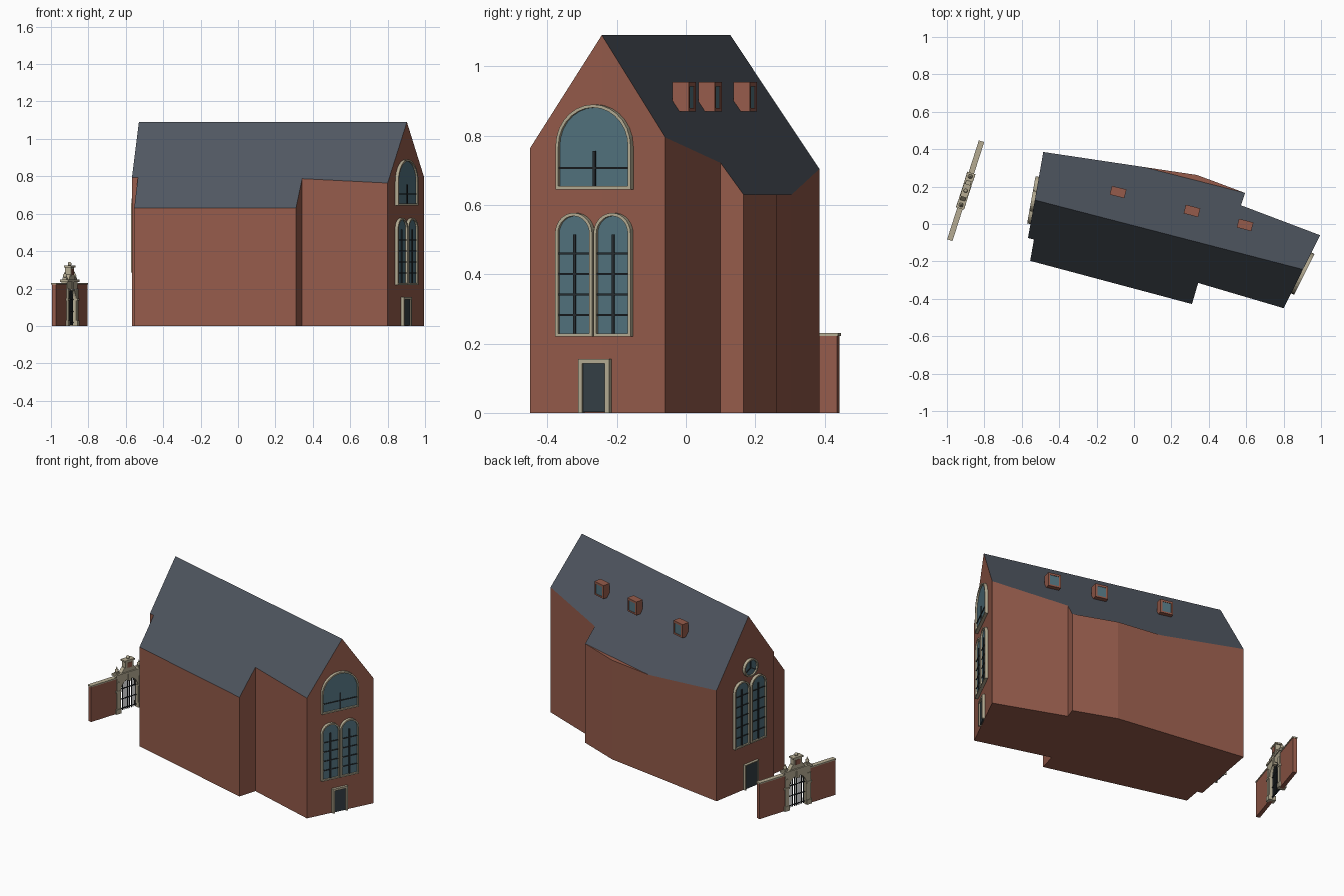
import bpy, bmesh, math
from mathutils import Vector, Matrix

if "Cube" in bpy.data.objects:
    bpy.data.objects.remove(bpy.data.objects["Cube"])


def material(name, rgb):
    m = bpy.data.materials.new(name)
    m.diffuse_color = (*rgb, 1)
    m.use_nodes = True
    m.node_tree.nodes["Principled BSDF"].inputs["Base Color"].default_value = m.diffuse_color
    return m


BRICK = material("brick", (0.30, 0.105, 0.07))
SLATE = material("slate", (0.08, 0.095, 0.12))
STONE = material("stone", (0.46, 0.41, 0.29))
GLASS = material("glass", (0.085, 0.17, 0.21))
IRON = material("iron", (0.02, 0.026, 0.03))
DOOR = material("door_paint", (0.035, 0.05, 0.06))


def finish(bm, name, mats):
    bmesh.ops.recalc_face_normals(bm, faces=bm.faces)
    me = bpy.data.meshes.new(name)
    bm.to_mesh(me)
    bm.free()
    for m in mats:
        me.materials.append(m)
    ob = bpy.data.objects.new(name, me)
    bpy.context.collection.objects.link(ob)
    return ob


def frame(x, y, dx, dy, side=1):
    """Wall frame: local x along the wall, y outward, z up."""
    l = math.hypot(dx, dy)
    dx, dy = dx / l, dy / l
    nx, ny = dy * side, -dx * side
    return Matrix(((dx, nx, 0, x), (dy, ny, 0, y), (0, 0, 1, 0), (0, 0, 0, 1)))


def slabs(name, mat, M, parts):
    """Extrude (outline, n0, n1[, hole]) profiles across the wall frame."""
    bm = bmesh.new()
    for outline, n0, n1, *hole in parts:
        loops = [[[bm.verts.new(M @ Vector((u, n, z))) for u, z in prof] for n in (n0, n1)]
                 for prof in [outline] + hole]
        for a, b in loops:
            for i in range(len(a)):
                bm.faces.new((a[i - 1], a[i], b[i], b[i - 1]))
        for k in (0, 1):
            o = loops[0][k]
            if hole:
                h = loops[1][k]
                for i in range(len(o)):
                    bm.faces.new((o[i - 1], o[i], h[i], h[i - 1]))
            else:
                bm.faces.new(o)
    return finish(bm, name, [mat])


def rect(u0, u1, z0, z1):
    return [(u0, z0), (u1, z0), (u1, z1), (u0, z1)]


def arch(c, r, z0, top, n=14):
    s = top - r
    return [(c - r, z0), (c + r, z0)] + [
        (c + r * math.cos(math.pi * i / n), s + r * math.sin(math.pi * i / n)) for i in range(n + 1)]


def circle(c, z, r, n=24):
    return [(c + r * math.cos(2 * math.pi * i / n), z + r * math.sin(2 * math.pi * i / n)) for i in range(n)]


def arched_window(name, M, c, r, z0, top, bars, vtop):
    t = 0.009
    slabs(name + "_frame", STONE, M, [(arch(c, r, z0, top), -0.004, 0.018, arch(c, r - t, z0 + t, top - t))])
    slabs(name + "_glass", GLASS, M, [(arch(c, r - t, z0 + t, top - t), -0.004, 0.008)])
    slabs(name + "_bars", IRON, M,
          [(rect(c - 0.004, c + 0.004, z0 + t, vtop), 0.004, 0.013)] +
          [(rect(c - r + t, c + r - t, z - 0.003, z + 0.003), 0.004, 0.012) for z in bars])


def door(name, M, c, r, top, t):
    o = [(c - r, 0), (c - r, top), (c + r, top), (c + r, 0),
         (c + r - t, 0), (c + r - t, top - t), (c - r + t, top - t), (c - r + t, 0)]
    slabs(name + "_surround", STONE, M, [(o, -0.004, 0.016)])
    slabs(name + "_leaf", DOOR, M, [(rect(c - r + t, c + r - t, 0.003, top - t), -0.004, 0.008)])


# Building body: wall footprint with eaves following the two roof slopes
def roof_z(x, y):
    s = 0.25 * x + 0.968 * y + 0.006
    return max(0.63, 1.09 - (1.5 if s > 0 else 1.42) * abs(s))


west_ridge, east_ridge = (-0.53, 0.128), (0.903, -0.243)
north = [(0.995, -0.06), (0.572, 0.10), (0.594, 0.166), (0.337, 0.262), (0.05, 0.305), (-0.485, 0.385)]
south = [(-0.567, -0.075), (-0.535, -0.083), (-0.555, -0.197), (0.31, -0.428), (0.343, -0.315), (0.80, -0.45)]
plan = [east_ridge] + north + [west_ridge] + south
bm = bmesh.new()
low = [bm.verts.new((x, y, 0)) for x, y in plan]
top = [bm.verts.new((x, y, 1.09 if (x, y) in (west_ridge, east_ridge) else roof_z(x, y))) for x, y in plan]
for i in range(len(plan)):
    bm.faces.new((low[i - 1], low[i], top[i], top[i - 1]))
bm.faces.new(low)
bm.faces.new(top[3:6])      # flat ledge beyond the north eaves
for f in ([0, 1, 2, 3, 5, 6, 7], [7, 8, 9, 10, 11, 12, 13, 0]):
    bm.faces.new([top[i] for i in f]).material_index = 1
finish(bm, "building", [BRICK, SLATE])

# East gable openings
E = frame(0.80, -0.45, 0.195, 0.39)
arched_window("east_upper_window", E, 0.212, 0.121, 0.645, 0.89, [0.706], 0.755)
for i, c in enumerate((0.149, 0.273)):
    arched_window(f"east_window_{i}", E, c, 0.0595, 0.22, 0.577, [0.283, 0.342, 0.401, 0.46], 0.515)
door("east_door", E, 0.212, 0.05, 0.155, 0.013)

# West gable openings
W = frame(-0.485, 0.385, -0.082, -0.46)
W = frame(-0.485, 0.385, -0.082, -0.46, 1)
for i, c in enumerate((0.196, 0.330)):
    arched_window(f"west_window_{i}", W, c, 0.061, 0.285, 0.70, [0.35, 0.415, 0.48, 0.545, 0.61], 0.65)
door("west_door", W, 0.275, 0.055, 0.16, 0.006)
c, z = 0.268, 0.765
slabs("rose_frame", STONE, W, [(circle(c, z, 0.056), -0.004, 0.018, circle(c, z, 0.047))])
slabs("rose_glass", GLASS, W, [(circle(c, z, 0.047), -0.004, 0.008)])
spokes = []
for k in range(3):
    a = math.radians(90 + 120 * k)
    dx, dz = math.cos(a), math.sin(a)
    spokes.append(([(c - dz * 0.003, z + dx * 0.003), (c + dz * 0.003, z - dx * 0.003),
                    (c + dx * 0.047 + dz * 0.003, z + dz * 0.047 - dx * 0.003),
                    (c + dx * 0.047 - dz * 0.003, z + dz * 0.047 + dx * 0.003)], 0.004, 0.013))
slabs("rose_spokes", IRON, W, spokes)

# Dormers on the north slope
for i, (x, y) in enumerate(((-0.085, 0.171), (0.31, 0.07), (0.594, -0.005))):
    D = frame(x, y, 0.968, -0.25, -1)
    slabs(f"dormer_{i}", BRICK, D, [
        (rect(-0.04, 0.04, 0.87, 0.955), -0.024, 0.018),
        (rect(-0.04, 0.04, 0.87, 0.955), 0.018, 0.024, rect(-0.028, 0.028, 0.88, 0.942))])
    slabs(f"dormer_glass_{i}", GLASS, D, [(rect(-0.028, 0.028, 0.88, 0.942), 0.017, 0.021)])

# Garden wall with stone coping on both sides of the gate
G = frame(-0.900, 0.178, 0.305, 0.952)
slabs("garden_wall", BRICK, G, [(rect(s * 0.275, s * 0.08, 0, 0.222), -0.012, 0.012) for s in (-1, 1)])
slabs("wall_coping", STONE, G, [(rect(s * 0.278, s * 0.08, 0.222, 0.23), -0.015, 0.015) for s in (-1, 1)])

# Stone gateway
curve = [(0.06 * math.cos(math.pi * i / 12), 0.142 + 0.06 * math.sin(math.pi * i / 12)) for i in range(13)]
slabs("gateway_arch", STONE, G, [
    ([(0.06, 0)] + curve + [(-0.06, 0), (-0.09, 0), (-0.09, 0.235), (0.09, 0.235), (0.09, 0)], -0.016, 0.016)])
trim = [(rect(-0.1, 0.1, 0.235, 0.248), -0.022, 0.022),
        ([(-0.055, 0.248), (0.055, 0.248), (0.034, 0.275), (-0.034, 0.275)], -0.014, 0.014),
        (rect(-0.028, 0.028, 0.265, 0.312), -0.016, 0.016),
        (rect(-0.036, 0.036, 0.312, 0.322), -0.02, 0.02),
        (rect(-0.012, 0.012, 0.19, 0.235), -0.021, 0.021)]
for s in (-1, 1):
    trim += [(rect(s * 0.068, s * 0.092, 0, 0.2), -0.02, 0.02),
             (rect(s * 0.062, s * 0.098, 0, 0.03), -0.023, 0.023),
             (rect(s * 0.062, s * 0.098, 0.135, 0.147), -0.023, 0.023),
             (rect(s * 0.07, s * 0.09, 0.248, 0.258), -0.011, 0.011)]
slabs("gateway_trim", STONE, G, trim)
slabs("gateway_panel", BRICK, G, [(rect(-0.016, 0.016, 0.273, 0.304), -0.018, 0.018)])

# Finials
bm = bmesh.new()
for u, z, r in ((-0.08, 0.268, 0.012), (0.08, 0.268, 0.012), (0, 0.331, 0.011)):
    bmesh.ops.create_uvsphere(bm, u_segments=10, v_segments=6, radius=r,
                              matrix=Matrix.Translation(G @ Vector((u, 0, z))))
for u in (-0.08, 0.08):
    bmesh.ops.create_cone(bm, segments=8, radius1=0.007, radius2=0.001, depth=0.016,
                          matrix=Matrix.Translation(G @ Vector((u, 0, 0.284))))
finish(bm, "finials", [STONE])

# Iron gate bars
bars = [(rect(-0.06, 0.06, z, z + 0.005), -0.003, 0.003) for z in (0.015, 0.075, 0.14)]
for i in range(9):
    u = -0.052 + 0.013 * i
    h = 0.142 + math.sqrt(0.06 ** 2 - u * u)
    bars.append((rect(u - 0.0022, u + 0.0022, 0.006, h), -0.0022, 0.0022))
slabs("iron_gate", IRON, G, bars)
